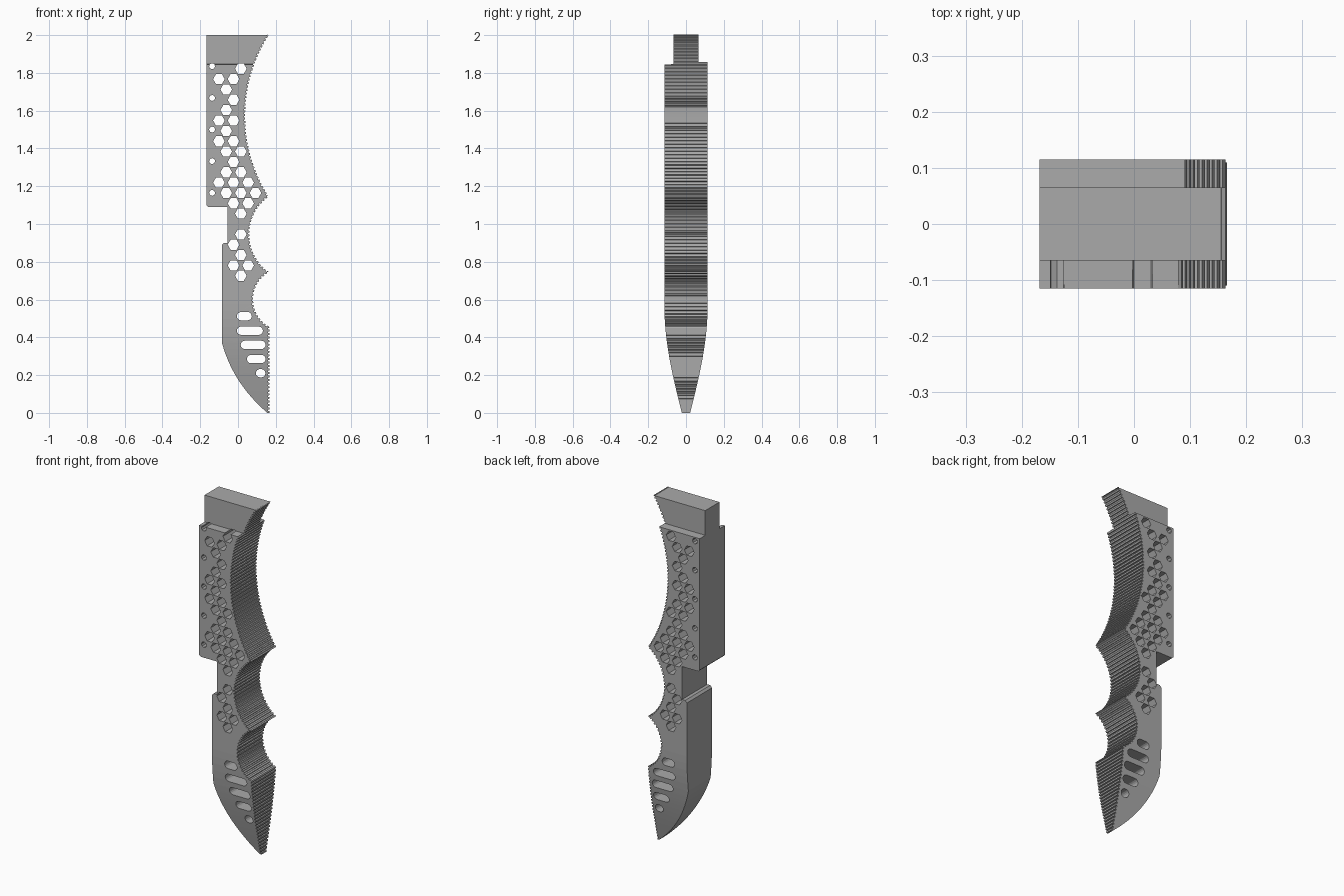
import bpy
import bmesh
from math import pi, sin, cos, asin, radians
from mathutils import Vector
from mathutils.geometry import tessellate_polygon

if "Cube" in bpy.data.objects:
    bpy.data.objects.remove(bpy.data.objects["Cube"])

grey = bpy.data.materials.new("plain grey")
grey.use_nodes = True
COLOUR = (0.4, 0.4, 0.4, 1)
grey.diffuse_color = COLOUR
grey.node_tree.nodes["Principled BSDF"].inputs["Base Color"].default_value = COLOUR

TAPER_TOP = 0.58
STEP = {-1: 1.845, 1: 1.857}    # height of the top shoulder, front and back


def ribbed_arc(x, z0, z1, sag, pitch=0.019, depth=0.007):
    """Concave arc from z0 up to z1 with square ribs along it."""
    chord = z1 - z0
    radius = (chord * chord / 4 + sag * sag) / (2 * sag)
    cx, half = x - sag + radius, asin(chord / 2 / radius)
    count = round(2 * half * radius / pitch)
    points = []
    for i in range(count):
        for f, d in ((0, 0), (0.5, 0), (0.55, depth), (0.92, depth)):
            a = half * (2 * (i + f) / count - 1)
            r = radius + d
            points.append((cx - r * cos(a), (z0 + z1) / 2 + r * sin(a)))
    return points + [(x, z1)]


def ring(x, z, r, sides):
    return [(x + r * cos(2 * pi * i / sides), z + r * sin(2 * pi * i / sides))
            for i in range(sides)]


def slot(x0, x1, z, r, steps=8):
    angles = [radians(-90 + 180 * i / steps) for i in range(steps + 1)]
    right = [(x1 - r + r * cos(a), z + r * sin(a)) for a in angles]
    left = [(x0 + r - r * cos(a), z - r * sin(a)) for a in angles]
    return right + left


def half_width(z, side):
    """Half thickness: tapered toe, full handle, narrow top block."""
    if z > STEP[side] + 0.0005:
        return 0.065
    return 0.022 + 0.093 * sin(pi / 2 * min(1, max(0, z) / TAPER_TOP))


# Grip outline: ribbed straight toe edge, then three ribbed finger scallops
outline = ribbed_arc(0.166, 0, 0.45, 0.0005)
outline += ribbed_arc(0.163, 0.457, 0.745, 0.083)
for z0, z1, sag in ((0.745, 1.145, 0.103), (1.145, 2.0, 0.125)):
    outline += ribbed_arc(0.163, z0, z1, sag)[1:]

# Stepped back edge down the left
outline += [(-0.168, 2.0), (-0.168, 1.1), (-0.158, 1.09), (-0.055, 1.09),
            (-0.055, 0.9), (-0.075, 0.9), (-0.086, 0.888), (-0.086, 0.375)]

# Bowed toe
for i in range(1, 13):
    t = i / 12
    u = 1 - t
    outline.append((-0.086 * u * u - 0.03 * 2 * u * t + 0.155 * t * t,
                    0.375 * u * u + 0.16 * 2 * u * t))

# Honeycomb holes: each row lists its filled columns
rows = ["3", "02", "1", "2", "1", "02", "1", "02", "13", "2", "13", "024", "135",
        "24", "3", "", "3", "2", "3", "24", "3"]
holes = [ring(-0.101 + 0.0387 * int(c), 1.822 - 0.0548 * r, 0.031, 6)
         for r, row in enumerate(rows) for c in row]

# Small holes along the back edge
holes += [ring(-0.137, 1.835 - 0.1675 * i, 0.016, 8) for i in range(5)]

# Toe slots
for x0, x1, z in ((-0.006, 0.073, 0.512), (-0.006, 0.132, 0.435), (0.014, 0.146, 0.36),
                  (0.047, 0.146, 0.285), (0.095, 0.145, 0.21)):
    holes.append(slot(x0, x1, z, 0.022))

# Extrude the pierced outline: walls round every loop, then both caps
loops = [outline] + [hole[::-1] for hole in holes]
points = [p for loop in loops for p in loop]
bm = bmesh.new()
near = [bm.verts.new((x, -0.1, z)) for x, z in points]
far = [bm.verts.new((x, 0.1, z)) for x, z in points]
start = 0
for loop in loops:
    n = len(loop)
    for i in range(n):
        a, b = start + i, start + (i + 1) % n
        bm.faces.new((near[b], near[a], far[a], far[b]))
    start += n
for a, b, c in tessellate_polygon([[Vector((x, z, 0)) for x, z in loop] for loop in loops]):
    (ax, az), (bx, bz), (cx, cz) = points[a], points[b], points[c]
    if (bx - ax) * (cz - az) < (cx - ax) * (bz - az):
        b, c = c, b
    bm.faces.new((near[a], near[b], near[c]))
    bm.faces.new((far[c], far[b], far[a]))
bm.normal_update()

# Slice across the height, then set the thickness at each slice
levels = [TAPER_TOP * i / 14 for i in range(1, 15)]
levels += [z + d for z in STEP.values() for d in (0, 0.001)]
for z in levels:
    bmesh.ops.bisect_plane(bm, geom=bm.verts[:] + bm.edges[:] + bm.faces[:], dist=0.00001,
                           plane_co=(0, 0, z), plane_no=(0, 0, 1))
for v in bm.verts:
    side = 1 if v.co.y > 0 else -1
    v.co.y = side * half_width(v.co.z, side)
bm.normal_update()

mesh = bpy.data.meshes.new("grip_body")
bm.to_mesh(mesh)
bm.free()
mesh.materials.append(grey)
grip = bpy.data.objects.new("grip_body", mesh)
bpy.context.scene.collection.objects.link(grip)
